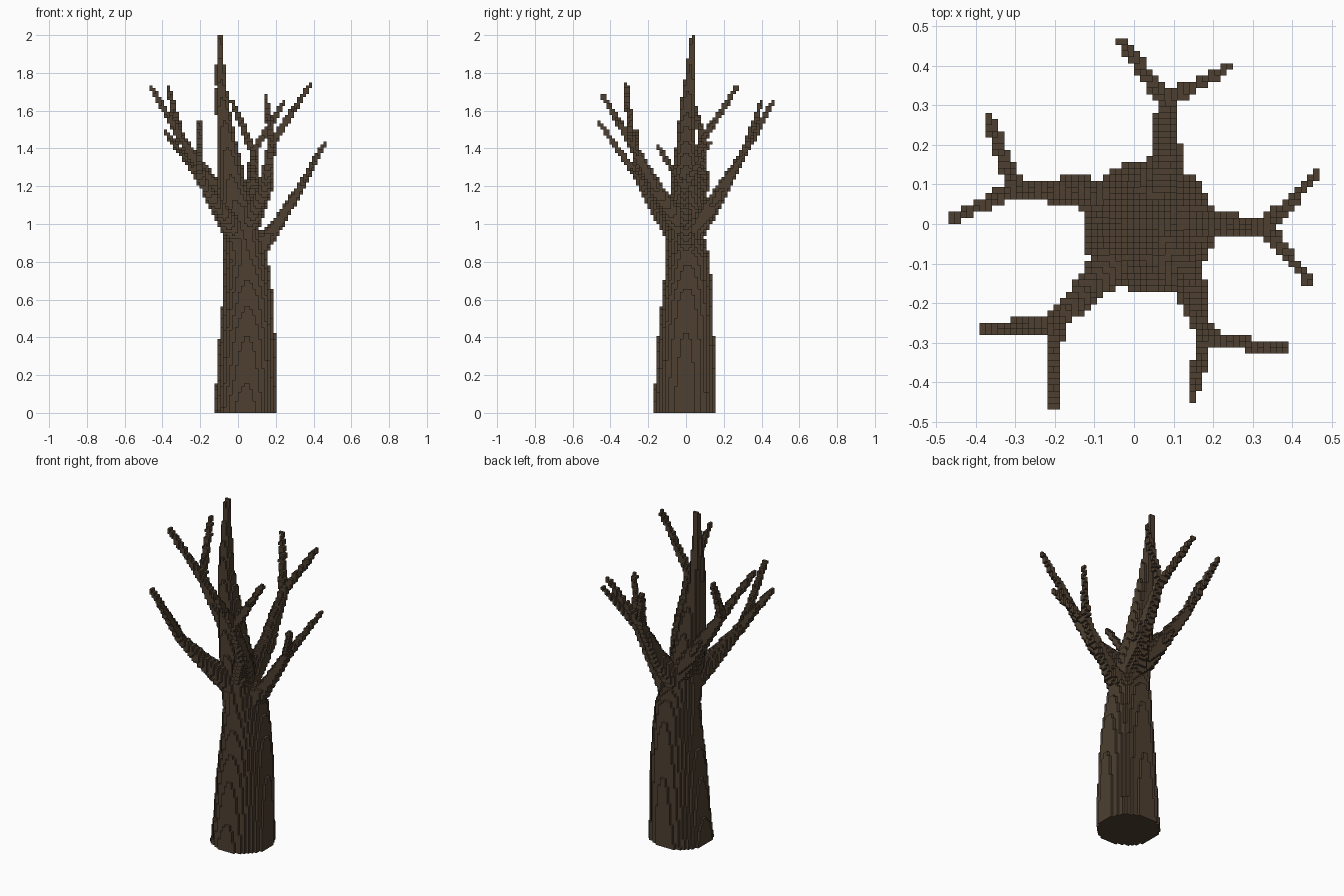
import bpy, bmesh, math
from mathutils import Vector

if "Cube" in bpy.data.objects:
    bpy.data.objects.remove(bpy.data.objects["Cube"])

H = 2 / 128  # voxel edge length

bark = bpy.data.materials.new("bark")
bark.diffuse_color = (0.075, 0.05, 0.03, 1)
bark.use_nodes = True
bark.node_tree.nodes["Principled BSDF"].inputs["Base Color"].default_value = bark.diffuse_color


def fill_cone(cells, a, b):
    """Add every voxel whose centre lies in the rounded cone between two (x, y, z, r) points."""
    pa, pb, ra, rb = Vector(a[:3]), Vector(b[:3]), a[3], b[3]
    d, rmax = pb - pa, max(a[3], b[3])
    lo = [math.floor((min(pa[i], pb[i]) - rmax) / H) for i in range(3)]
    hi = [math.ceil((max(pa[i], pb[i]) + rmax) / H) for i in range(3)]
    for k in range(max(lo[2], 0), min(hi[2], 128)):
        for j in range(lo[1], hi[1]):
            for i in range(lo[0], hi[0]):
                p = Vector((i + 0.5, j + 0.5, k + 0.5)) * H
                t = min(1, max(0, (p - pa).dot(d) / d.length_squared))
                if (p - pa - d * t).length <= ra + (rb - ra) * t:
                    cells.add((i, j, k))


def fill_path(cells, points):
    for a, b in zip(points, points[1:]):
        fill_cone(cells, a, b)


parts = {}

# Trunk: tapering and leaning to a tall pointed leader
parts["trunk"] = set()
fill_path(parts["trunk"], [
    (0.037, -0.007, -0.1, 0.17), (0.037, -0.007, 0.0, 0.168), (0.045, -0.003, 0.2, 0.158),
    (0.048, 0.0, 0.4, 0.149), (0.052, 0.006, 0.6, 0.135), (0.045, 0.012, 0.8, 0.117),
    (0.02, -0.005, 0.95, 0.098), (0.0, -0.005, 1.05, 0.09), (-0.03, 0.0, 1.2, 0.077),
    (-0.055, 0.0, 1.4, 0.056), (-0.08, 0.005, 1.6, 0.038), (-0.092, 0.022, 1.8, 0.026),
    (-0.1, 0.04, 2.0, 0.015)])

# Branches: tapered limb up to a fork, then two thin twigs
branches = {
    "right_branch": ([(0.06, 0.0, 0.82, 0.07), (0.19, 0.0, 0.97, 0.036), (0.33, -0.01, 1.19, 0.022)],
                     [(0.46, 0.125, 1.425), (0.447, -0.15, 1.415)]),
    "back_branch": ([(0.03, 0.02, 0.93, 0.07), (0.08, 0.16, 1.13, 0.042), (0.08, 0.31, 1.38, 0.022)],
                    [(-0.03, 0.462, 1.65), (0.24, 0.397, 1.64)]),
    "left_branch": ([(0.0, 0.03, 1.02, 0.07), (-0.13, 0.08, 1.2, 0.04), (-0.3, 0.09, 1.45, 0.022)],
                    [(-0.37, 0.275, 1.73), (-0.463, 0.01, 1.73)]),
    "front_left_branch": ([(-0.01, -0.04, 0.95, 0.07), (-0.1, -0.15, 1.08, 0.042), (-0.2, -0.25, 1.24, 0.023)],
                          [(-0.387, -0.265, 1.495), (-0.2, -0.462, 1.54)]),
    "front_right_branch": ([(0.04, -0.02, 0.98, 0.07), (0.14, -0.15, 1.17, 0.04), (0.18, -0.29, 1.43, 0.022)],
                           [(0.385, -0.317, 1.74), (0.145, -0.442, 1.68)]),
}
for name, (limb, tips) in branches.items():
    parts[name] = set()
    fill_path(parts[name], limb)
    for tip in tips:
        fill_path(parts[name], [limb[-1], (*tip, 0.0125)])

# Each voxel belongs to the first part that claims it
solid = set()
for name in parts:
    parts[name] -= solid
    solid |= parts[name]


def build(name, cells):
    """Mesh only the voxel faces that are open to the air."""
    bm, verts = bmesh.new(), {}

    def vert(c):
        if c not in verts:
            verts[c] = bm.verts.new(Vector(c) * H)
        return verts[c]

    for c in sorted(cells):
        for axis in range(3):
            for side in (0, 1):
                n = list(c)
                n[axis] += 2 * side - 1
                if tuple(n) in solid:
                    continue
                quad = []
                for u, v in ((0, 0), (1, 0), (1, 1), (0, 1)):
                    q = list(c)
                    q[axis] += side
                    q[(axis + 1) % 3] += u
                    q[(axis + 2) % 3] += v
                    quad.append(vert(tuple(q)))
                bm.faces.new(quad if side else quad[::-1])
    mesh = bpy.data.meshes.new(name)
    bm.to_mesh(mesh)
    bm.free()
    mesh.materials.append(bark)
    bpy.context.collection.objects.link(bpy.data.objects.new(name, mesh))


for name, cells in parts.items():
    build(name, cells)
